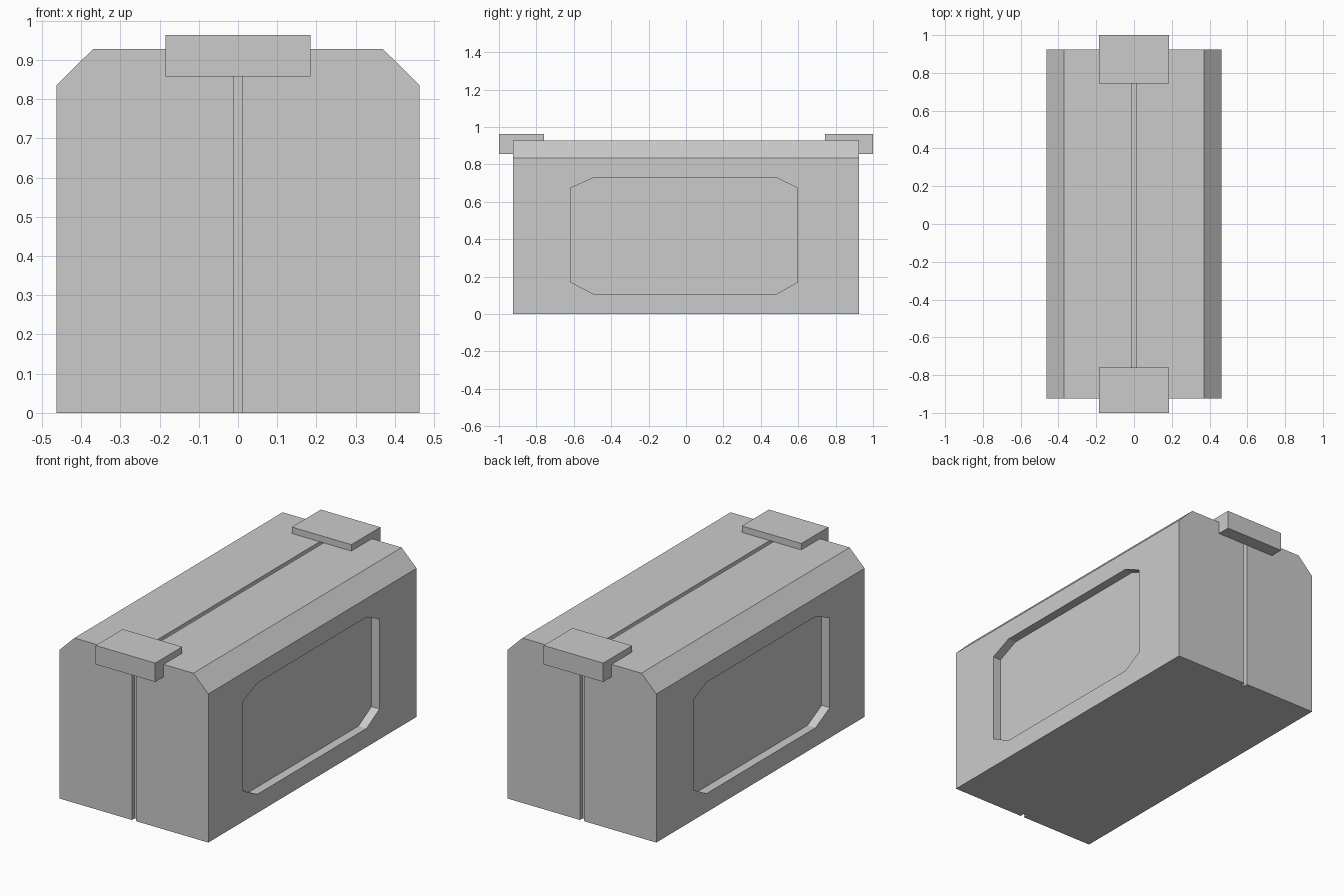
import bpy, bmesh

if "Cube" in bpy.data.objects:
    bpy.data.objects.remove(bpy.data.objects["Cube"])

HX, HY, TOP = 0.463, 0.925, 0.927   # body half width, half length, height


def prism(name, pts, axis, lo, hi):
    """Extrude a 2D profile along x (pts are y,z) or y (pts are x,z)."""
    bm = bmesh.new()
    place = (lambda a, b: (lo, a, b)) if axis == 'x' else (lambda a, b: (a, lo, b))
    face = bm.faces.new([bm.verts.new(place(a, b)) for a, b in pts])
    ext = bmesh.ops.extrude_face_region(bm, geom=[face])
    verts = [g for g in ext['geom'] if isinstance(g, bmesh.types.BMVert)]
    d = hi - lo
    bmesh.ops.translate(bm, verts=verts, vec=(d, 0, 0) if axis == 'x' else (0, d, 0))
    bmesh.ops.recalc_face_normals(bm, faces=bm.faces)
    mesh = bpy.data.meshes.new(name)
    bm.to_mesh(mesh)
    bm.free()
    obj = bpy.data.objects.new(name, mesh)
    bpy.context.collection.objects.link(obj)
    return obj


def cut(target, cutter):
    """Subtract cutter from target, then discard the cutter."""
    mod = target.modifiers.new("cut", 'BOOLEAN')
    mod.operation, mod.solver, mod.object = 'DIFFERENCE', 'EXACT', cutter
    bpy.context.view_layer.objects.active = target
    bpy.ops.object.modifier_apply(modifier=mod.name)
    bpy.data.objects.remove(cutter)


# Main body with chamfered top edges
body = prism("case_body", [(-HX, 0), (HX, 0), (HX, 0.835), (0.37, TOP),
                           (-0.37, TOP), (-HX, 0.835)], 'y', -HY, HY)

# Seam groove running up the front, over the top and down the back
g, out = 0.025, 0.1
cut(body, prism("seam_cutter", [
    (-HY - out, -out), (-HY + g, -out), (-HY + g, TOP - g), (HY - g, TOP - g),
    (HY - g, -out), (HY + out, -out), (HY + out, TOP + out), (-HY - out, TOP + out)],
    'x', -0.012, 0.012))

# Recessed octagonal panel on each side
panel = [(-0.49, 0.105), (0.48, 0.105), (0.595, 0.17), (0.595, 0.675),
         (0.48, 0.73), (-0.49, 0.73), (-0.615, 0.675), (-0.615, 0.17)]
for s in (-1, 1):
    cut(body, prism("panel_cutter", panel, 'x', s * (HX - 0.05), s * (HX + 0.1)))

# L-shaped latches hooked over the front and back top edges
for name, s, inner in (("front_latch", -1, 0.76), ("back_latch", 1, 0.743)):
    profile = [(1.0, 0.857), (1.0, 0.963), (inner, 0.963), (inner, TOP),
               (HY, TOP), (HY, 0.857)]
    prism(name, [(s * y, z) for y, z in profile], 'x', -0.185, 0.185)
